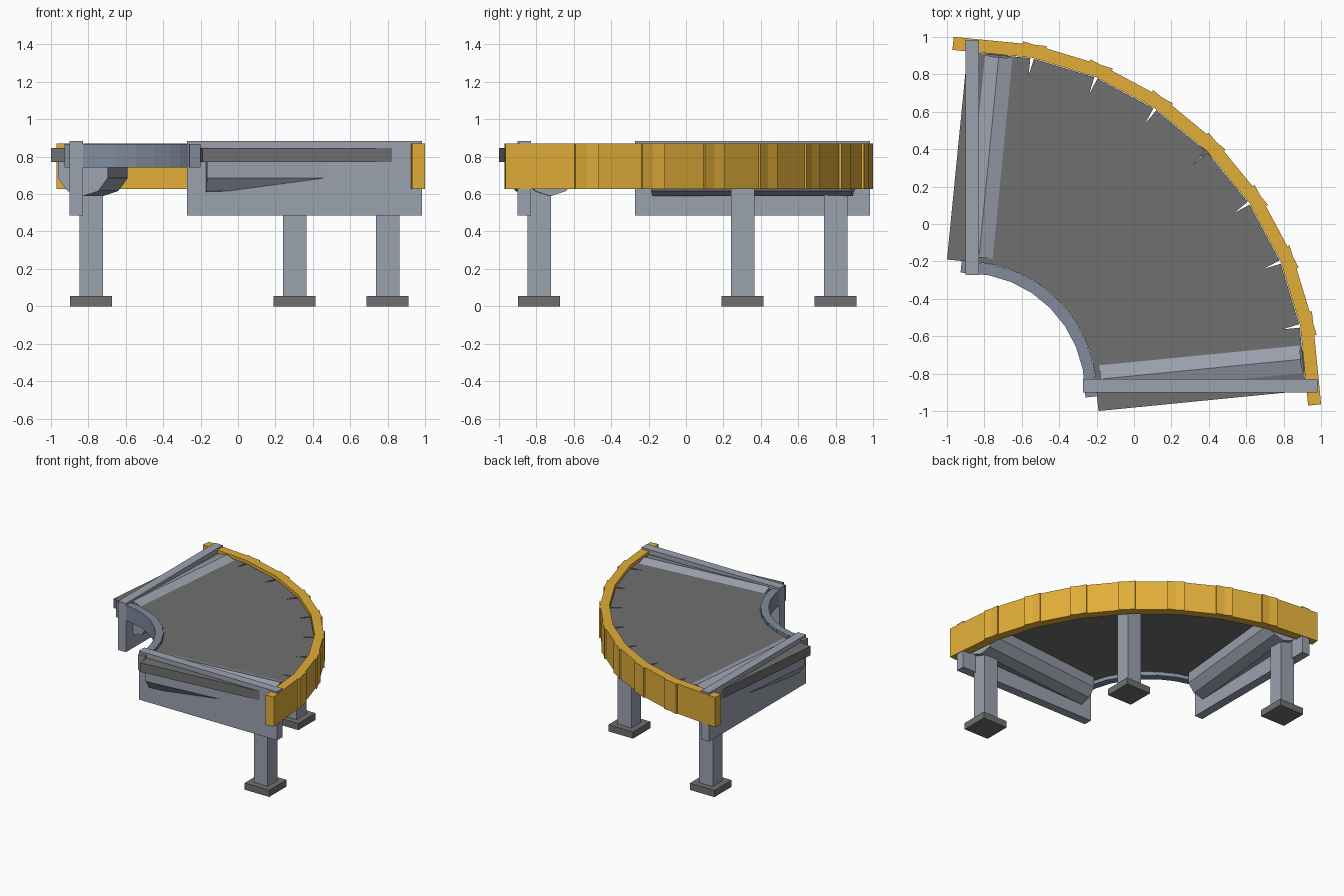
import bpy, math
from mathutils import Matrix, Vector

if "Cube" in bpy.data.objects:
    bpy.data.objects.remove(bpy.data.objects["Cube"])

CENTRE = Vector((-0.9, -0.9, 0))   # centre of the 90 degree bend
N = 8
STEP = math.pi / 2 / N


def material(name, rgb):
    m = bpy.data.materials.new(name)
    m.diffuse_color = (*rgb, 1)
    m.use_nodes = True
    m.node_tree.nodes["Principled BSDF"].inputs["Base Color"].default_value = m.diffuse_color
    return m


STEEL = material("steel", (0.33, 0.36, 0.43))
INNER = material("inner_steel", (0.22, 0.26, 0.34))
YELLOW = material("yellow_paint", (0.75, 0.42, 0.04))
RUBBER = material("dark_rubber", (0.16, 0.16, 0.16))


def box(name, lo, hi, mat, matrix=Matrix()):
    """Box between two corners, optionally placed by a matrix."""
    lo, hi = Vector(lo), Vector(hi)
    bpy.ops.mesh.primitive_cube_add(size=1)
    ob = bpy.context.object
    ob.name = name
    ob.data.transform(matrix @ Matrix.Translation((lo + hi) / 2)
                      @ Matrix.Diagonal((*(hi - lo), 1)))
    ob.data.materials.append(mat)
    return ob


def spoke(angle):
    """Frame at the bend centre with local x pointing outward."""
    return Matrix.Translation(CENTRE) @ Matrix.Rotation(angle, 4, 'Z')


# Belt slats and curved rails, one straight piece per step
for i in range(N):
    m = spoke((i + 0.5) * STEP)
    box(f"belt_segment_{i + 1}", (0.697, -0.169, 0.772), (1.812, 0.169, 0.847), RUBBER, m)
    box(f"outer_rail_{i + 1}", (1.815, -0.25, 0.626), (1.885, 0.25, 0.871), YELLOW, m)
    box(f"inner_rail_{i + 1}", (0.635, -0.09, 0.742), (0.695, 0.09, 0.868), INNER, m)

# Ten-sided end rollers under the first and last belt segments
for label, i in (("front", 0), ("back", N - 1)):
    bpy.ops.mesh.primitive_cylinder_add(vertices=10, radius=0.141, depth=1.075)
    roller = bpy.context.object
    roller.name = f"{label}_roller"
    roller.data.transform(spoke((i + 0.5) * STEP) @ Matrix.Translation((1.2625, 0, 0.73))
                          @ Matrix.Rotation(math.pi / 2, 4, 'Y')
                          @ Matrix.Rotation(math.pi / 2, 4, 'Z'))
    roller.data.materials.append(STEEL)

# End frame plates
box("front_end_plate", (-0.272, -0.9, 0.485), (0.985, -0.828, 0.885), STEEL)
box("back_end_plate", (-0.9, -0.272, 0.485), (-0.828, 0.985, 0.885), STEEL)

# Legs with square feet
for label, x, y in (("front", 0.80, -0.785), ("middle", 0.303, 0.303), ("back", -0.785, 0.80)):
    box(f"{label}_leg", (x - 0.063, y - 0.063, 0.03), (x + 0.063, y + 0.063, 0.775), STEEL)
    box(f"{label}_foot", (x - 0.112, y - 0.112, 0), (x + 0.112, y + 0.112, 0.055), RUBBER)
